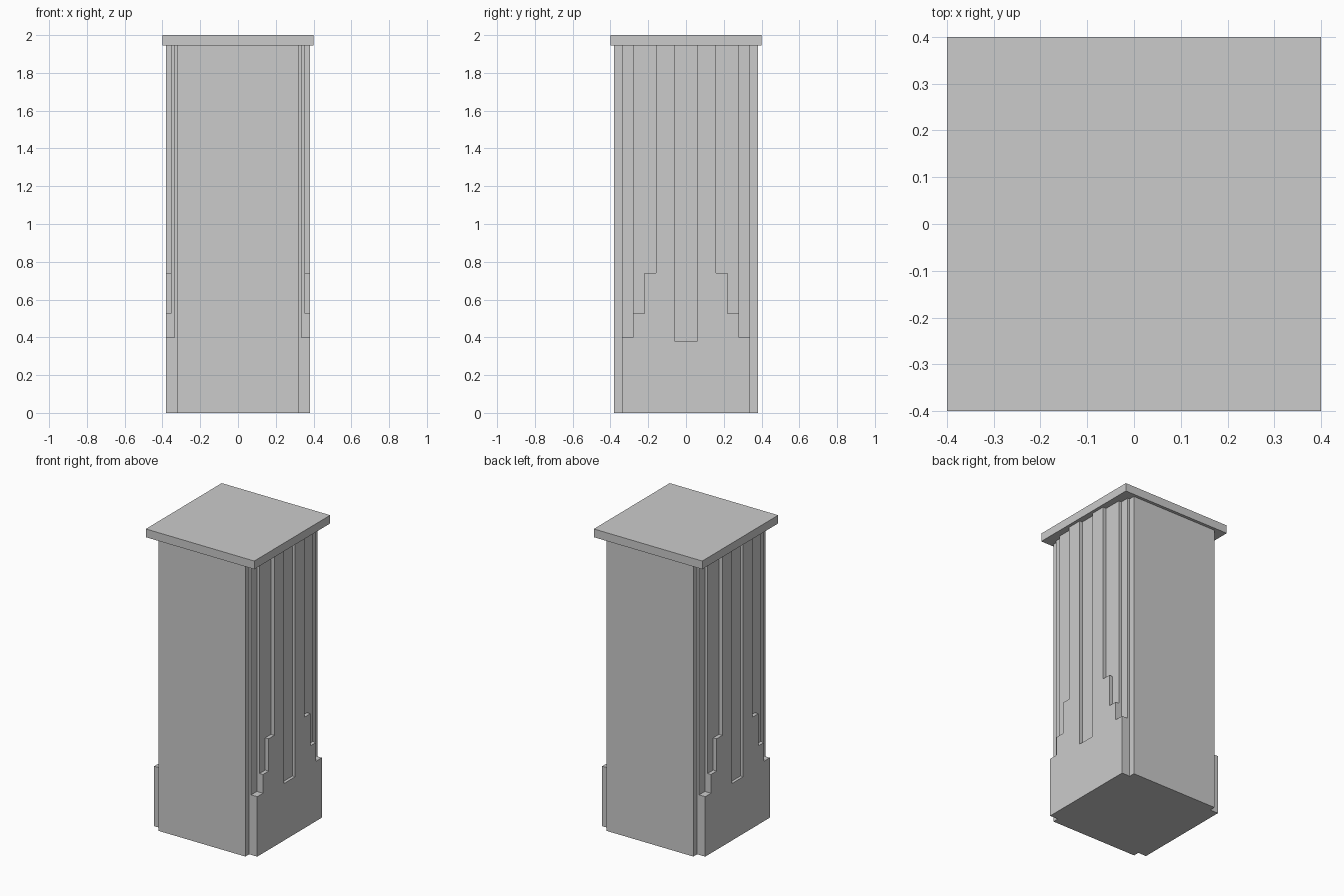
import bpy, bmesh

if "Cube" in bpy.data.objects:
    bpy.data.objects.remove(bpy.data.objects["Cube"])

TOP = 1.945  # underside of the cap


def new_object(name, bm):
    bmesh.ops.recalc_face_normals(bm, faces=bm.faces)
    mesh = bpy.data.meshes.new(name)
    bm.to_mesh(mesh)
    bm.free()
    obj = bpy.data.objects.new(name, mesh)
    bpy.context.collection.objects.link(obj)
    return obj


def box(name, hx, hy, z0, z1):
    bm = bmesh.new()
    bmesh.ops.create_cube(bm, size=1)
    for v in bm.verts:
        v.co = (v.co.x * 2 * hx, v.co.y * 2 * hy, z0 + (v.co.z + 0.5) * (z1 - z0))
    return new_object(name, bm)


def side_layer(name, x0, x1, half):
    """Extrude a y-symmetric outline (its +y half given) outwards, mirrored to both sides."""
    outline = half + [(-y, z) for y, z in reversed(half) if y > 0]
    bm = bmesh.new()
    face = bm.faces.new([bm.verts.new((x0, y, z)) for y, z in outline])
    ext = bmesh.ops.extrude_face_region(bm, geom=[face], use_keep_orig=True)
    for v in ext["geom"]:
        if isinstance(v, bmesh.types.BMVert):
            v.co.x = x1
    obj = new_object(name, bm)
    mirror = obj.modifiers.new("both_sides", 'MIRROR')
    mirror.use_mirror_merge = False
    return obj


# Main shaft with plain front and back faces, and the overhanging cap
box("shaft", 0.32, 0.38, 0, TOP)
box("cap", 0.40, 0.40, TOP, 2.0)

# Stepped side panels, built up in layers from the shaft outwards
foot = [(0.34, 0), (0.34, 0.40), (0.28, 0.40)]
steps = foot + [(0.28, 0.525), (0.22, 0.525), (0.22, 0.74), (0.16, 0.74), (0.16, TOP)]
side_layer("side_backing", 0.32, 0.335, [(0.34, 0), (0.34, TOP)])
side_layer("side_inner_panel", 0.335, 0.355, foot + [(0.28, TOP)])
side_layer("side_groove_floor", 0.355, 0.36, steps)
# Outermost layer with the central groove
side_layer("side_outer_panel", 0.36, 0.38, steps + [(0.06, TOP), (0.06, 0.38)])
